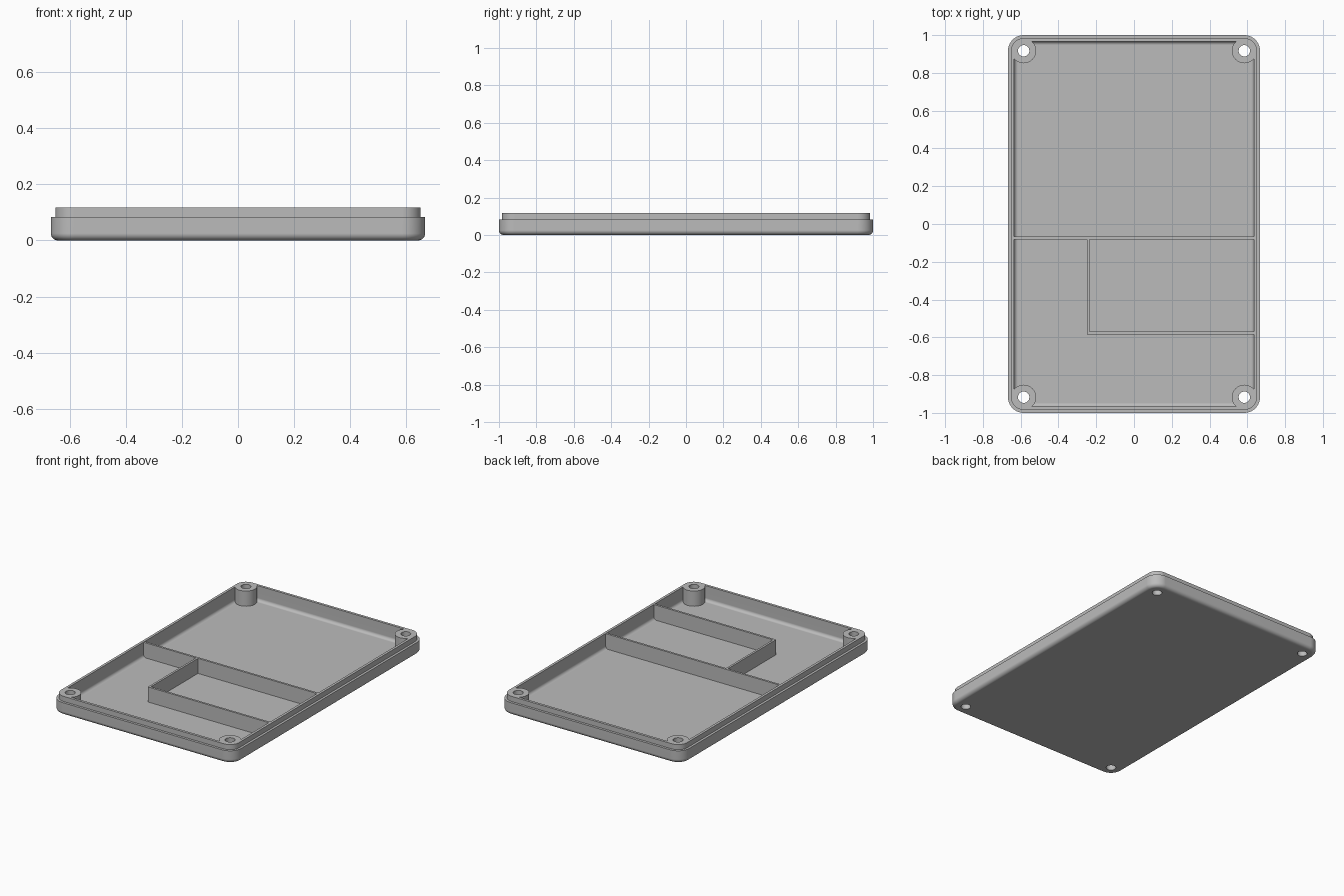
import bpy, bmesh, math
from mathutils import Matrix, Vector

cube = bpy.data.objects.get("Cube")
if cube:
    bpy.data.objects.remove(cube, do_unlink=True)

HALF_X, HALF_Y, CORNER = 0.667, 1.0, 0.083
HEIGHT, STEP_Z, FLOOR_Z = 0.117, 0.083, 0.017
WALL, LIP = 0.033, 0.016
HOLES = [(sx * (HALF_X - CORNER), sy * (HALF_Y - CORNER)) for sx in (-1, 1) for sy in (-1, 1)]

grey = bpy.data.materials.new("plain grey")
grey.use_nodes = True
grey.diffuse_color = (0.5, 0.5, 0.5, 1)
grey.node_tree.nodes["Principled BSDF"].inputs["Base Color"].default_value = (0.5, 0.5, 0.5, 1)


def add_object(name, bm):
    bmesh.ops.recalc_face_normals(bm, faces=bm.faces[:])
    mesh = bpy.data.meshes.new(name)
    bm.to_mesh(mesh)
    bm.free()
    mesh.materials.append(grey)
    obj = bpy.data.objects.new(name, mesh)
    bpy.context.collection.objects.link(obj)
    return obj


def rounded_ring(bm, inset, z, steps=10):
    """Rounded rectangle of vertices, offset inwards from the outer edge."""
    radius = CORNER - inset
    ring = []
    for quarter, (sx, sy) in enumerate([(1, 1), (-1, 1), (-1, -1), (1, -1)]):
        for i in range(steps + 1):
            a = (quarter + i / steps) * math.pi / 2
            ring.append(bm.verts.new((sx * (HALF_X - CORNER) + radius * math.cos(a),
                                      sy * (HALF_Y - CORNER) + radius * math.sin(a), z)))
    return ring


def cylinders(name, radius, z0, z1):
    bm = bmesh.new()
    for x, y in HOLES:
        bmesh.ops.create_cone(bm, cap_ends=True, segments=40, radius1=radius, radius2=radius,
                              depth=z1 - z0, matrix=Matrix.Translation((x, y, (z0 + z1) / 2)))
    return add_object(name, bm)


def fillet(radius, steps=6):
    return [(radius * (1 - math.sin(t)), radius * (1 - math.cos(t)))
            for t in (i / steps * math.pi / 2 for i in range(steps + 1))]


# Tray shell: underside fillet, stepped lip, inner wall, floor fillet
profile = fillet(0.025)
profile += [(0, STEP_Z), (LIP, STEP_Z), (LIP, HEIGHT), (WALL, HEIGHT)]
profile += [(WALL + d, FLOOR_Z + h) for d, h in reversed(fillet(0.02))]
bm = bmesh.new()
rings = [rounded_ring(bm, d, z) for d, z in profile]
for a, b in zip(rings, rings[1:]):
    for i in range(len(a)):
        j = (i + 1) % len(a)
        bm.faces.new((a[i], a[j], b[j], b[i]))
bm.faces.new(rings[0])
bm.faces.new(rings[-1])
# Weld, as the underside ring order starts at the flat bottom
tray = add_object("tray_shell", bm)

# Screw posts in the corners
posts = cylinders("screw_posts", 0.066, 0.008, HEIGHT)

# Screw holes through posts and floor
cutter = cylinders("hole_cutter", 0.03, -0.1, 0.3)
cutter.hide_render = True
for obj in (tray, posts):
    bpy.ops.object.select_all(action="DESELECT")
    bpy.context.view_layer.objects.active = obj
    obj.select_set(True)
    cut = obj.modifiers.new("screw holes", "BOOLEAN")
    cut.operation = "DIFFERENCE"
    cut.solver = "EXACT"
    cut.object = cutter
    bpy.ops.object.modifier_apply(modifier=cut.name)
    bpy.ops.object.shade_smooth_by_angle(angle=math.radians(35))
    weighted = obj.modifiers.new("even shading", "WEIGHTED_NORMAL")
    weighted.keep_sharp = True
bpy.data.objects.remove(cutter, do_unlink=True)


# Partition walls
def partition(name, x0, x1, y0, y1):
    z0, z1 = 0.01, HEIGHT - 0.0005
    bm = bmesh.new()
    bmesh.ops.create_cube(bm, size=1)
    bmesh.ops.scale(bm, vec=(x1 - x0, y1 - y0, z1 - z0), verts=bm.verts)
    bmesh.ops.translate(bm, vec=Vector((x0 + x1, y0 + y1, z0 + z1)) / 2, verts=bm.verts)
    add_object(name, bm)


INNER = HALF_X - WALL + 0.005
partition("main_partition", -INNER, INNER, -0.081, -0.067)
partition("side_partition", -0.25, -0.236, -0.584, -0.075)
partition("front_partition", -0.245, INNER, -0.584, -0.57)
